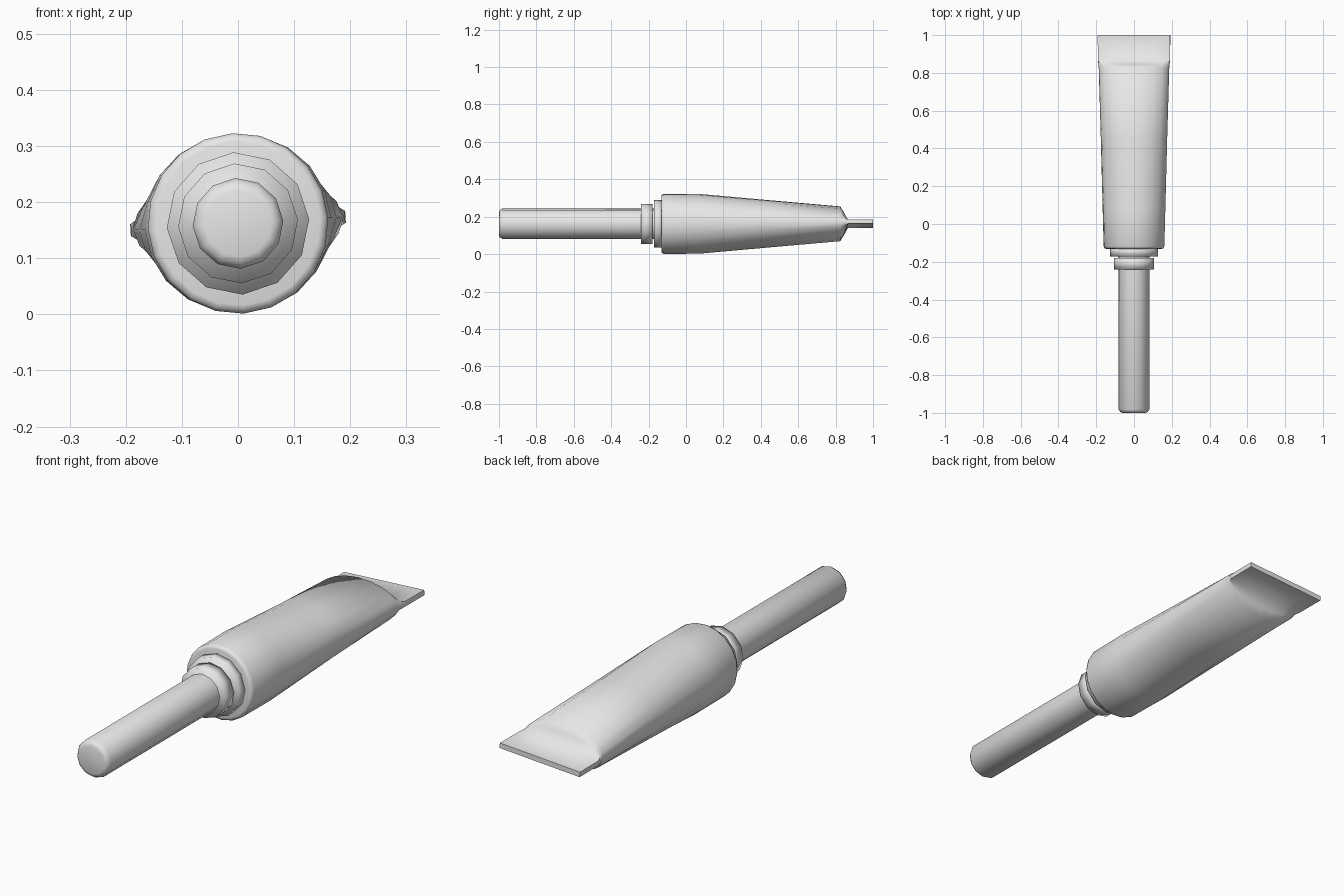
import bpy
import bmesh
from math import cos, sin, pi, radians, copysign

if "Cube" in bpy.data.objects:
    bpy.data.objects.remove(bpy.data.objects["Cube"], do_unlink=True)

AXIS_Z = 0.162
ROLL = radians(-3.6)

grey = bpy.data.materials.new("plain_grey")
grey.use_nodes = True
grey.diffuse_color = (0.8, 0.8, 0.8, 1)
grey.node_tree.nodes["Principled BSDF"].inputs["Base Color"].default_value = (0.8, 0.8, 0.8, 1)


def section(bm, sides, y, half_w, half_h, flat=False):
    """One ring of vertices around the long axis: an ellipse, or a flat slab."""
    ring = []
    for i in range(sides):
        a = 2 * pi * i / sides
        c, s = cos(a), sin(a)
        if flat:
            c = max(-1, min(1, c / cos(2 * pi / sides)))
            s = 0 if abs(s) < 0.01 else copysign(1, s)
        ring.append(bm.verts.new((half_w * c, y, half_h * s)))
    return ring


def loft(name, sides, sections, angle):
    bm = bmesh.new()
    rings = [section(bm, sides, *s) for s in sections]
    for r0, r1 in zip(rings, rings[1:]):
        for i in range(sides):
            j = (i + 1) % sides
            bm.faces.new((r0[i], r0[j], r1[j], r1[i]))
    bm.faces.new(rings[0])
    bm.faces.new(rings[-1])
    bmesh.ops.recalc_face_normals(bm, faces=bm.faces)
    mesh = bpy.data.meshes.new(name)
    bm.to_mesh(mesh)
    bm.free()
    mesh.materials.append(grey)
    obj = bpy.data.objects.new(name, mesh)
    bpy.context.collection.objects.link(obj)
    obj.location.z = AXIS_Z
    obj.rotation_euler.y = ROLL
    bpy.ops.object.select_all(action="DESELECT")
    obj.select_set(True)
    bpy.context.view_layer.objects.active = obj
    bpy.ops.object.shade_smooth_by_angle(angle=radians(angle))
    return obj


def turned(name, profile, angle):
    """Round part from (y, radius) pairs."""
    return loft(name, 12, [(y, r, r) for y, r in profile], angle)


# Squeezed tube body, round at the shoulder and pinched into a flat crimp
loft("tube_body", 20, [
    (-0.132, 0.146, 0.146),
    (-0.129, 0.156, 0.156),
    (-0.118, 0.161, 0.161),
    (0.07, 0.166, 0.160),
    (0.45, 0.176, 0.126),
    (0.825, 0.187, 0.093),
    (0.845, 0.189, 0.060),
    (0.868, 0.191, 0.011, True),
    (1.0, 0.192, 0.011, True),
], 65)

# Long slim cap with a rounded end, reaching into the neck
turned("cap", [(-1.0, 0.060), (-0.996, 0.072), (-0.982, 0.081), (-0.125, 0.081)], 50)

# Stepped collars between cap and body
turned("cap_collar", [(-0.24, 0.107), (-0.18, 0.107)], 95)
turned("neck_ring", [(-0.172, 0.127), (-0.125, 0.127)], 95)
